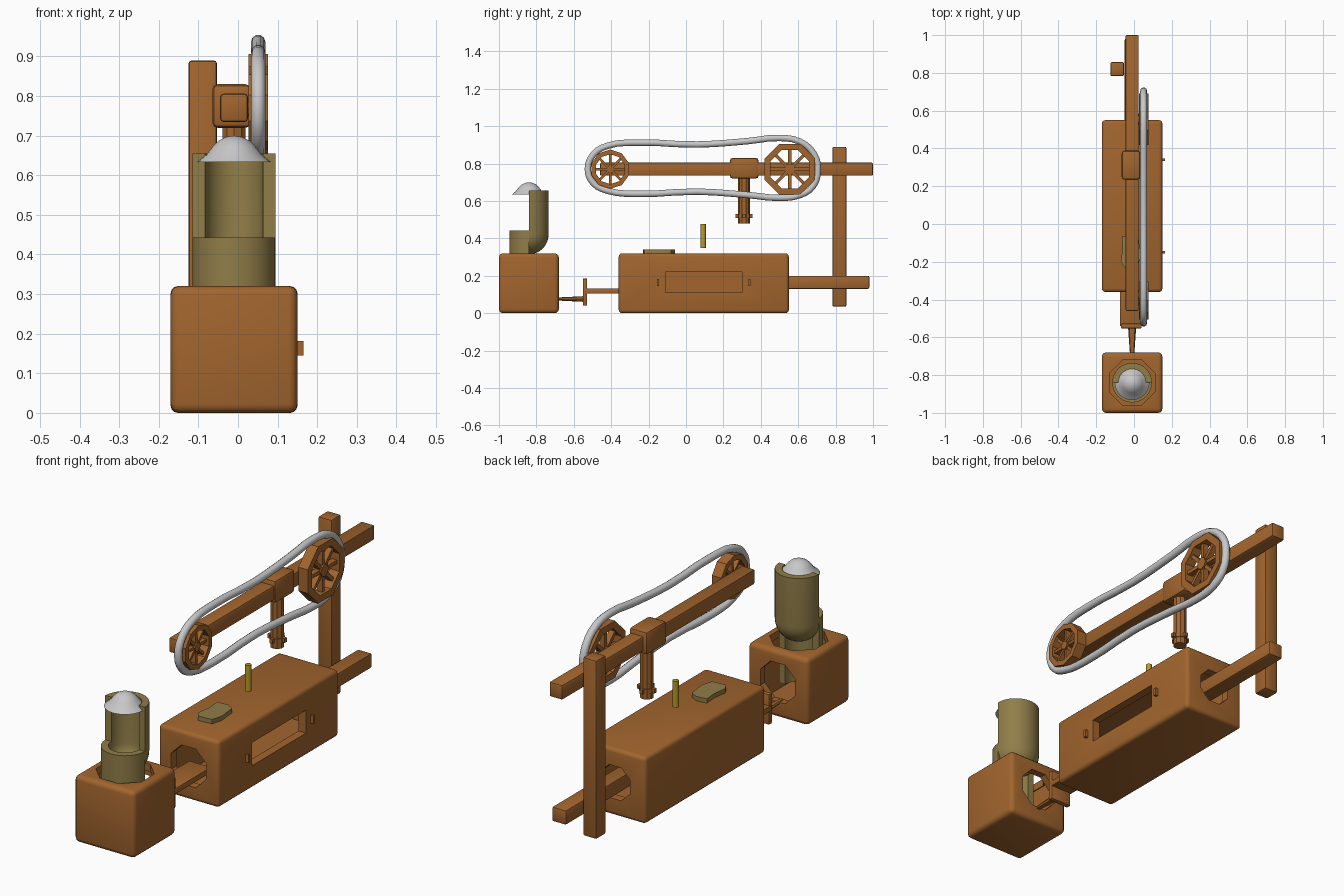
import bpy, bmesh, math
from mathutils import Matrix, Vector

if "Cube" in bpy.data.objects:
    bpy.data.objects.remove(bpy.data.objects["Cube"])

CX = -0.01  # centre line of the mechanism


def mat(name, rgb):
    m = bpy.data.materials.new(name)
    m.diffuse_color = (*rgb, 1)
    m.use_nodes = True
    m.node_tree.nodes["Principled BSDF"].inputs["Base Color"].default_value = m.diffuse_color
    return m


WOOD = mat("brown_wood", (0.36, 0.13, 0.027))
OLIVE = mat("olive_pipe", (0.28, 0.205, 0.065))
GREY = mat("pale_grey", (0.58, 0.58, 0.58))
YELLOW = mat("yellow_peg", (0.48, 0.33, 0.02))


def finish(name, bm, material, angle=35):
    bmesh.ops.recalc_face_normals(bm, faces=bm.faces)
    me = bpy.data.meshes.new(name)
    bm.to_mesh(me)
    bm.free()
    ob = bpy.data.objects.new(name, me)
    bpy.context.collection.objects.link(ob)
    me.materials.append(material)
    smooth(ob, angle)
    return ob


def smooth(ob, angle=35):
    bpy.ops.object.select_all(action='DESELECT')
    ob.select_set(True)
    bpy.context.view_layer.objects.active = ob
    bpy.ops.object.shade_smooth_by_angle(angle=math.radians(angle))


def add_box(bm, x, y, z, rot=None):
    m = Matrix.Translation(((x[0] + x[1]) / 2, (y[0] + y[1]) / 2, (z[0] + z[1]) / 2))
    s = Matrix.Diagonal((x[1] - x[0], y[1] - y[0], z[1] - z[0], 1))
    return bmesh.ops.create_cube(bm, size=1, matrix=(rot or Matrix()) @ m @ s)


def box(name, x, y, z, material=WOOD, bevel=0.0, seg=2):
    bm = bmesh.new()
    add_box(bm, x, y, z)
    if bevel:
        bmesh.ops.bevel(bm, geom=bm.edges[:], offset=bevel, segments=seg, profile=0.5, affect='EDGES')
    return finish(name, bm, material)


def prism(name, c, r, depth, sides, axis='Z', material=WOOD, turn=0.0):
    bm = bmesh.new()
    rot = {'Z': Matrix(), 'X': Matrix.Rotation(math.pi / 2, 4, 'Y'),
           'Y': Matrix.Rotation(math.pi / 2, 4, 'X')}[axis]
    bmesh.ops.create_cone(bm, cap_ends=True, segments=sides, radius1=r, radius2=r, depth=depth,
                          matrix=Matrix.Translation(c) @ rot @ Matrix.Rotation(turn, 4, 'Z'))
    return finish(name, bm, material)


def cut(ob, cutters):
    for c in cutters:
        md = ob.modifiers.new("cut", 'BOOLEAN')
        md.operation, md.solver, md.object = 'DIFFERENCE', 'EXACT', c
        bpy.ops.object.select_all(action='DESELECT')
        bpy.context.view_layer.objects.active = ob
        ob.select_set(True)
        bpy.ops.object.modifier_apply(modifier=md.name)
        bpy.data.objects.remove(c)
    smooth(ob)


def lathe(name, profile, a0, a1, steps, material, centre):
    """Sweep a closed (radius, z) profile from angle a0 to a1 and cap partial sweeps."""
    bm = bmesh.new()
    full = abs(a1 - a0 - 2 * math.pi) < 1e-4
    rings = []
    for i in range(steps if full else steps + 1):
        a = a0 + (a1 - a0) * i / steps
        rings.append([bm.verts.new((centre[0] + r * math.cos(a), centre[1] + r * math.sin(a), z))
                      for r, z in profile])
    n = len(profile)
    for i in range(steps):
        p, q = rings[i], rings[(i + 1) % len(rings)]
        for j in range(n):
            bm.faces.new((p[j], p[(j + 1) % n], q[(j + 1) % n], q[j]))
    if not full:
        bm.faces.new(rings[0])
        bm.faces.new(rings[-1])
    bmesh.ops.remove_doubles(bm, verts=bm.verts, dist=1e-5)
    return finish(name, bm, material)


E = math.pi / 8

# Long hollow chest with end openings and a side window
chest = box("chest", (-0.17, 0.15), (-0.36, 0.55), (0, 0.32), bevel=0.018, seg=3)
cut(chest, [
    box("cavity", (-0.13, 0.11), (-0.32, 0.51), (0.04, 0.28)),
    prism("front_hole", (CX, -0.36, 0.16), 0.1, 0.2, 8, 'Y', turn=E),
    prism("back_hole", (CX, 0.55, 0.16), 0.085, 0.2, 8, 'Y', turn=E),
    box("window", (0.08, 0.2), (-0.11, 0.30), (0.11, 0.22)),
])

# Hollow cube with octagonal openings on top and back
cube = box("front_cube", (-0.17, 0.15), (-1.0, -0.68), (0, 0.32), bevel=0.022, seg=3)
cut(cube, [
    box("cavity", (-0.135, 0.115), (-0.965, -0.715), (0.035, 0.285)),
    prism("top_hole", (CX, -0.84, 0.32), 0.13, 0.2, 8, 'Z', turn=E),
    prism("rear_hole", (CX, -0.68, 0.17), 0.1, 0.2, 8, 'Y', turn=E),
])

# Small catches beside the window
for i, y in enumerate((-0.15, 0.34)):
    box(f"window_catch_{i}", (0.14, 0.165), (y - 0.006, y + 0.006), (0.145, 0.182))

# Lower shaft: rear bar, flat front bar, cross plate and thin tapered rod
box("rear_bar", (-0.05, 0.025), (0.40, 0.98), (0.13, 0.20), bevel=0.008)
box("front_bar", (-0.075, 0.04), (-0.54, -0.26), (0.105, 0.132), bevel=0.003)
box("cross_plate", (-0.07, 0.04), (-0.552, -0.528), (0.04, 0.185), bevel=0.004)
bm = bmesh.new()
bmesh.ops.create_cone(bm, cap_ends=True, segments=8, radius1=0.022, radius2=0.010, depth=0.17,
                      matrix=Matrix.Translation((CX, -0.625, 0.076)) @ Matrix.Rotation(math.pi / 2, 4, 'X')
                      @ Matrix.Diagonal((1, 0.7, 1, 1)))
finish("thin_rod", bm, WOOD)

# Upper beam, upright post and sliding collar
box("upper_beam", (-0.045, 0.025), (-0.46, 1.0), (0.735, 0.806), bevel=0.008)
box("upright_post", (-0.125, -0.053), (0.783, 0.857), (0.035, 0.89), bevel=0.008)
box("collar", (-0.065, 0.033), (0.235, 0.388), (0.72, 0.83), bevel=0.014)

# Hanging pin with ring and small studs
prism("hanging_pin", (CX, 0.31, 0.605), 0.031, 0.25, 10)
prism("pin_ring", (CX, 0.31, 0.52), 0.035, 0.02, 10)
bm = bmesh.new()
for k in range(4):
    add_box(bm, (0.02, 0.046), (-0.008, 0.008), (0.51, 0.53),
            Matrix.Translation((CX, 0.31, 0)) @ Matrix.Rotation(k * math.pi / 2, 4, 'Z'))
finish("pin_studs", bm, WOOD)


# Spoked wheels on the side of the beam
def wheel(name, y, z, r, sides):
    x0, x1 = 0.026, 0.076
    place = Matrix.Translation((0, y, z))
    bm = bmesh.new()
    rings = []
    for i in range(sides):
        a = 2 * math.pi * (i + 0.5) / sides
        rings.append([bm.verts.new((x, y + q * math.cos(a), z + q * math.sin(a)))
                      for x, q in ((x0, r), (x1, r), (x1, r * 0.76), (x0, r * 0.76))])
    for i in range(sides):
        p, q = rings[i], rings[(i + 1) % sides]
        for j in range(4):
            bm.faces.new((p[j], p[(j + 1) % 4], q[(j + 1) % 4], q[j]))
    for k in range(8):
        add_box(bm, (x0 + 0.01, x1 - 0.012), (0.0, r * 0.8), (-r * 0.06, r * 0.06),
                place @ Matrix.Rotation(k * math.pi / 4, 4, 'X'))
    bmesh.ops.create_cone(bm, cap_ends=True, segments=8, radius1=r * 0.2, radius2=r * 0.2, depth=0.05,
                          matrix=Matrix.Translation((0.046, y, z)) @ Matrix.Rotation(math.pi / 2, 4, 'Y'))
    finish(name, bm, WOOD, 20)


wheel("small_wheel", -0.405, 0.77, 0.105, 10)
wheel("large_wheel", 0.555, 0.77, 0.147, 8)

# Sagging belt round both wheels
path = [(-0.525, 0.77), (-0.495, 0.85), (-0.42, 0.895), (-0.28, 0.912), (0.06, 0.902), (0.33, 0.92),
        (0.50, 0.937), (0.61, 0.917), (0.685, 0.85), (0.705, 0.77), (0.68, 0.68), (0.61, 0.632),
        (0.50, 0.617), (0.33, 0.632), (0.06, 0.65), (-0.28, 0.638), (-0.42, 0.655), (-0.495, 0.695)]
cu = bpy.data.curves.new("belt", 'CURVE')
cu.dimensions = '3D'
cu.bevel_depth, cu.bevel_resolution, cu.resolution_u = 0.018, 3, 3
sp = cu.splines.new('BEZIER')
sp.bezier_points.add(len(path) - 1)
for p, (y, z) in zip(sp.bezier_points, path):
    p.co = (0.051, y, z)
    p.handle_left_type = p.handle_right_type = 'AUTO'
sp.use_cyclic_u = True
belt = bpy.data.objects.new("belt", cu)
bpy.context.collection.objects.link(belt)
cu.materials.append(GREY)

# Scoop: rear half pipe with rounded bottom, front half pipe going down into the cube
C = (CX, -0.84)
R, r = 0.105, 0.073
bowl = [(R * math.cos(t), 0.42 - R * math.sin(t)) for t in (i * math.pi / 16 for i in range(9))]
inner = [(r * math.sin(t), 0.42 - r * math.cos(t)) for t in (i * math.pi / 12 for i in range(7))]
lathe("rear_half_pipe", [(R, 0.655)] + bowl + inner + [(r, 0.655)], 0, math.pi, 16, OLIVE, C)
lathe("front_half_pipe", [(R, 0.443), (R, 0.08), (r, 0.08), (r, 0.443)], math.pi, 2 * math.pi, 16, OLIVE, C)

# Flared dome on top of the pipe
dome = [(0.0, 0.634), (0.092, 0.634), (0.07, 0.652), (0.055, 0.672), (0.04, 0.687), (0.02, 0.697), (0.0, 0.70)]
lathe("dome_cap", dome, 0, 2 * math.pi, 24, GREY, C)

# Irregular plate and peg above the chest
bm = bmesh.new()
outline = [(-0.07, -0.20), (-0.05, -0.23), (0.02, -0.225), (0.035, -0.17),
           (0.025, -0.08), (-0.01, -0.06), (-0.065, -0.065), (-0.06, -0.13)]
f = bm.faces.new([bm.verts.new((x, y, 0.315)) for x, y in outline])
ext = bmesh.ops.extrude_face_region(bm, geom=[f])
bmesh.ops.translate(bm, vec=Vector((0, 0, 0.026)), verts=[v for v in ext["geom"] if isinstance(v, bmesh.types.BMVert)])
finish("top_plate", bm, OLIVE)
prism("peg", (CX, 0.092, 0.413), 0.014, 0.126, 12, material=YELLOW)
